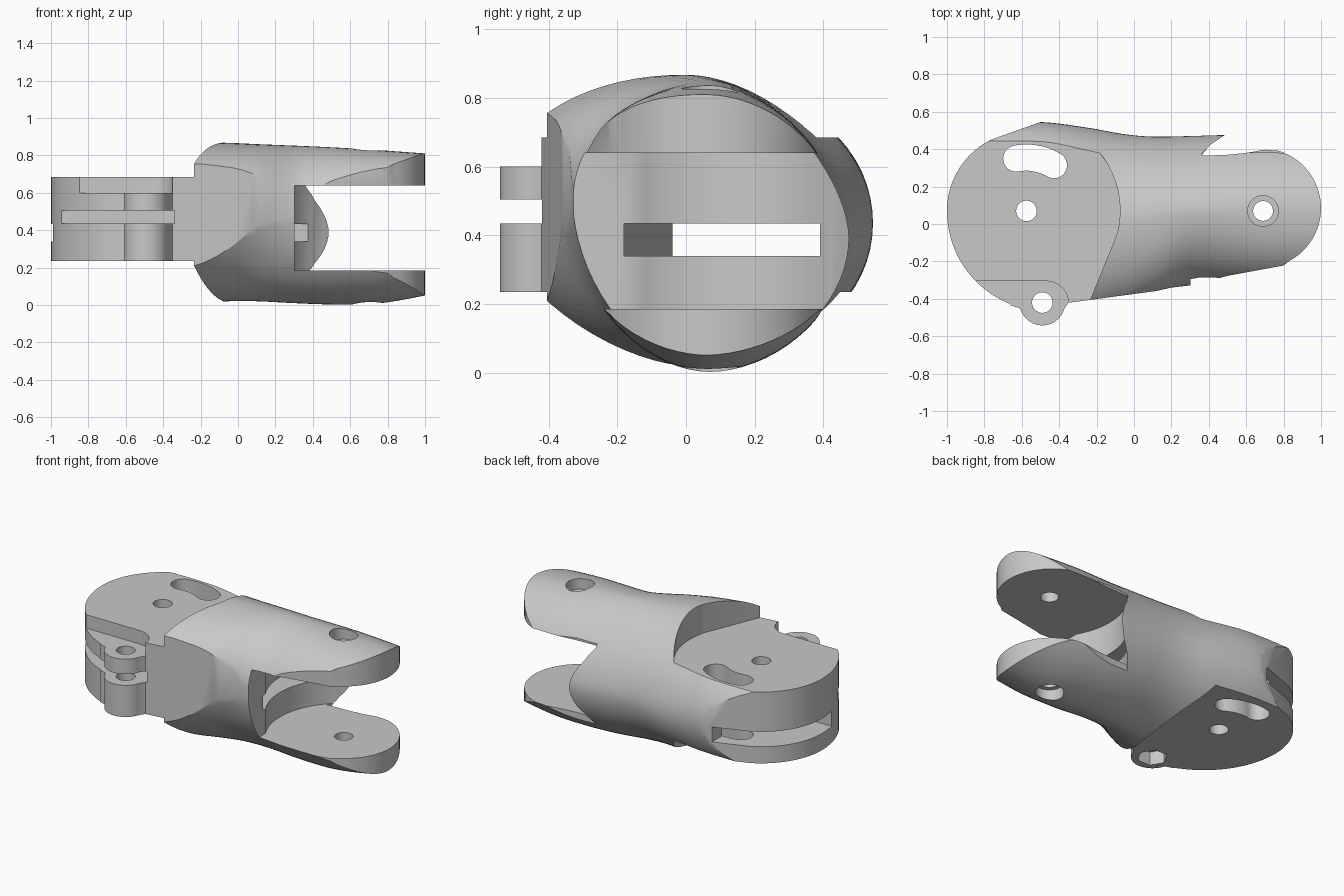
import bpy, bmesh, math
from math import sin, cos, pi, radians

cube = bpy.data.objects.get("Cube")
if cube:
    bpy.data.objects.remove(cube, do_unlink=True)

grey = bpy.data.materials.new("light grey")
grey.use_nodes = True
grey.diffuse_color = (0.58, 0.58, 0.58, 1)
grey.node_tree.nodes["Principled BSDF"].inputs["Base Color"].default_value = (0.58, 0.58, 0.58, 1)

HINGE = (-0.575, 0.07)   # pivot of the rounded end
PIN = (0.69, 0.07)       # pivot of the fork
LUG = (-0.49, -0.42)     # clamp screw


def finish(name, bm):
    bmesh.ops.recalc_face_normals(bm, faces=bm.faces[:])
    mesh = bpy.data.meshes.new(name)
    bm.to_mesh(mesh)
    bm.free()
    mesh.materials.append(grey)
    obj = bpy.data.objects.new(name, mesh)
    bpy.context.collection.objects.link(obj)
    return obj


def prism(name, points, z0, z1):
    bm = bmesh.new()
    face = bm.faces.new([bm.verts.new((x, y, z0)) for x, y in points])
    top = bmesh.ops.extrude_face_region(bm, geom=[face])["geom"]
    bmesh.ops.translate(bm, vec=(0, 0, z1 - z0),
                        verts=[v for v in top if isinstance(v, bmesh.types.BMVert)])
    return finish(name, bm)


def arc(centre, r, a0, a1, n=24):
    steps = [radians(a0 + (a1 - a0) * i / n) for i in range(n + 1)]
    return [(centre[0] + r * cos(a), centre[1] + r * sin(a)) for a in steps]


def disc(name, centre, r, z0, z1, n=40):
    return prism(name, arc(centre, r, 0, 360, n)[:-1], z0, z1)


def box(name, x0, x1, y0, y1, z0, z1):
    return prism(name, [(x0, y0), (x1, y0), (x1, y1), (x0, y1)], z0, z1)


def combine(target, tool, operation="DIFFERENCE"):
    mod = target.modifiers.new(tool.name, "BOOLEAN")
    mod.operation = operation
    mod.solver = "EXACT"
    mod.object = tool
    tool.hide_render = True
    bpy.context.view_layer.objects.active = target
    bpy.ops.object.modifier_apply(modifier=mod.name)
    bpy.data.objects.remove(tool, do_unlink=True)


def blend(stations, x):
    # smooth interpolation with Catmull-Rom tangents
    i = max(k for k in range(len(stations) - 1) if stations[k][0] <= x)
    a, b = stations[i], stations[i + 1]
    p, q = stations[max(i - 1, 0)], stations[min(i + 2, len(stations) - 1)]
    h = b[0] - a[0]
    t = (x - a[0]) / h
    out = []
    for k in range(1, len(a)):
        m0 = (b[k] - p[k]) / (b[0] - p[0]) * h
        m1 = (q[k] - a[k]) / (q[0] - a[0]) * h
        out.append((2*t**3 - 3*t*t + 1) * a[k] + (t**3 - 2*t*t + t) * m0
                   + (3*t*t - 2*t**3) * b[k] + (t**3 - t*t) * m1)
    return out


# Organic tube lofted along x: x, front y, back y, bottom z, top z
sizes = [(-1.1, -0.62, 0.54, 0.0, 0.87), (-0.5, -0.60, 0.545, 0.0, 0.87),
         (-0.25, -0.55, 0.515, 0.01, 0.87), (-0.05, -0.46, 0.48, 0.02, 0.867),
         (0.1, -0.39, 0.467, 0.02, 0.86), (0.3, -0.33, 0.47, 0.01, 0.852),
         (0.5, -0.335, 0.475, 0.003, 0.843), (0.75, -0.335, 0.465, 0.008, 0.828),
         (1.1, -0.33, 0.45, 0.07, 0.803)]
# Roundness of each quarter (upper front, upper back, lower front, lower back), front and back lean
shapes = [(-1.1, 2, 2, 1.65, 2, 0, 0), (-0.5, 2, 2, 1.65, 2, 0, 0),
          (-0.16, 2.2, 1.78, 1.65, 1.9, 0.06, 0.03), (0.1, 2.3, 1.7, 1.65, 1.9, 0.13, 0.03),
          (0.36, 2, 1.6, 1.8, 1.9, 0.05, 0.03), (0.75, 2.3, 1.85, 1.8, 1.9, 0.04, 0.03),
          (1.1, 2.3, 1.85, 1.8, 1.9, 0.04, 0.03)]
SEG, RINGS = 72, 56
bm = bmesh.new()
rings = []
for i in range(RINGS + 1):
    x = -1.1 + 2.19 * i / RINGS
    y0, y1, z0, z1 = blend(sizes, x)
    up_front, up_back, low_front, low_back, front_lean, back_lean = blend(shapes, x)
    ring = []
    for j in range(SEG):
        c, s = cos(2 * pi * j / SEG), sin(2 * pi * j / SEG)
        if s >= 0:
            power = up_back if c >= 0 else up_front
        else:
            power = low_back if c >= 0 else low_front
        u = math.copysign(abs(c) ** (2 / power), c)
        v = math.copysign(abs(s) ** (2 / power), s)
        lean = -u * (1 - abs(v)) * (back_lean if u > 0 else front_lean)
        ring.append(bm.verts.new((x, (y0 + y1) / 2 + u * (y1 - y0) / 2,
                                  (z0 + z1) / 2 + v * (z1 - z0) / 2 + lean)))
    rings.append(ring)
for a, b in zip(rings, rings[1:]):
    for j in range(SEG):
        k = (j + 1) % SEG
        bm.faces.new((a[j], a[k], b[k], b[j]))
bm.faces.new(rings[0])
bm.faces.new(rings[-1])
body = finish("finger_link", bm)

# Plan outline: round hinge end, flat front stop, round fork end, notch behind the fork
outline = (arc(HINGE, 0.425, 116, 178)
           + arc((-0.465, 0.07), 0.535, 180, 255)
           + [(-0.34, -0.42), (0.12, -0.358), (0.2, -0.34), (0.33, -0.325), (0.5, -0.277),
              (0.8, -0.222)]
           + arc((0.68, 0.085), 0.32, -62, 82)
           + [(0.6, 0.38), (0.5, 0.37), (0.36, 0.365), (0.41, 0.425), (0.485, 0.475),
              (0.4, 0.6), (-0.3, 0.6), (-0.5, 0.545)])
combine(body, prism("outline", outline, -0.1, 1), "INTERSECT")

# Clamp lug with a flared root
lug = arc(LUG, 0.122, 195, 345) + [(-0.35, -0.42), (-0.35, -0.3), (-0.66, -0.3), (-0.66, -0.435)]
combine(body, prism("lug", lug, 0.2, 0.63), "UNION")

# Flat recesses above and below the hinge end
recess = ([(-0.24, -0.42), (-0.26, -0.8), (-1.3, -0.8), (-1.3, 0.8), (-0.45, 0.8), (-0.3, 0.54)]
          + arc(HINGE, 0.5, 35, -14))
for name, z0, z1 in (("upper_recess", 0.685, 1.1), ("lower_recess", -0.2, 0.235)):
    combine(body, prism(name, recess, z0, z1))

# Fork opening with a round clearance and a straight stop at the front
fork = arc(PIN, 0.45, 90, 210) + [(0.305, -0.8), (1.3, -0.8), (1.3, 0.8), (0.69, 0.8)]
combine(body, prism("fork_opening", fork, 0.185, 0.64))

# Tendon slot: tapering from the fork, opening round the back of the hinge end
slot = [(0.8, -0.18), (0.8, 0.39), (-0.55, 0.39), (-0.55, 0.8), (-1.2, 0.8), (-1.2, -0.04),
        (-0.6, -0.04), (0.25, -0.18)]
combine(body, prism("tendon_slot", slot, 0.34, 0.434))

# Clamp gap, and the step above the lug
combine(body, box("clamp_gap", -1.2, -0.34, -0.8, -0.17, 0.435, 0.505))
step = [(-1.2, -0.305), (-1.2, -0.8), (-0.35, -0.8)] + arc((-0.47, -0.425), 0.12, 0, 90, 10)
combine(body, prism("lug_step", step, 0.6, 0.8))

# Pivot holes, counterbores and screw hole with its nut pocket
for name, centre, r, z0, z1, n in (
        ("hinge_hole", HINGE, 0.055, -0.1, 1, 40), ("pin_hole", PIN, 0.053, -0.1, 1, 40),
        ("upper_counterbore", PIN, 0.082, 0.76, 1, 40),
        ("lower_counterbore", PIN, 0.082, -0.1, 0.075, 40),
        ("screw_hole", LUG, 0.055, -0.1, 1, 40), ("nut_pocket", LUG, 0.088, 0.1, 0.32, 6)):
    combine(body, disc(name, centre, r, z0, z1, n))


# Curved window around the hinge
def end_cap(a, start):
    c = (HINGE[0] + 0.285 * cos(radians(a)), HINGE[1] + 0.285 * sin(radians(a)))
    return arc(c, 0.07, start, start + 180, 14)[1:-1]


window = (arc(HINGE, 0.355, 59, 101) + end_cap(101, 101)
          + arc(HINGE, 0.215, 101, 59) + end_cap(59, 239))
combine(body, prism("curved_window", window, -0.1, 1))

bpy.ops.object.select_all(action="DESELECT")
body.select_set(True)
bpy.context.view_layer.objects.active = body
bpy.ops.object.shade_smooth_by_angle(angle=radians(30))
